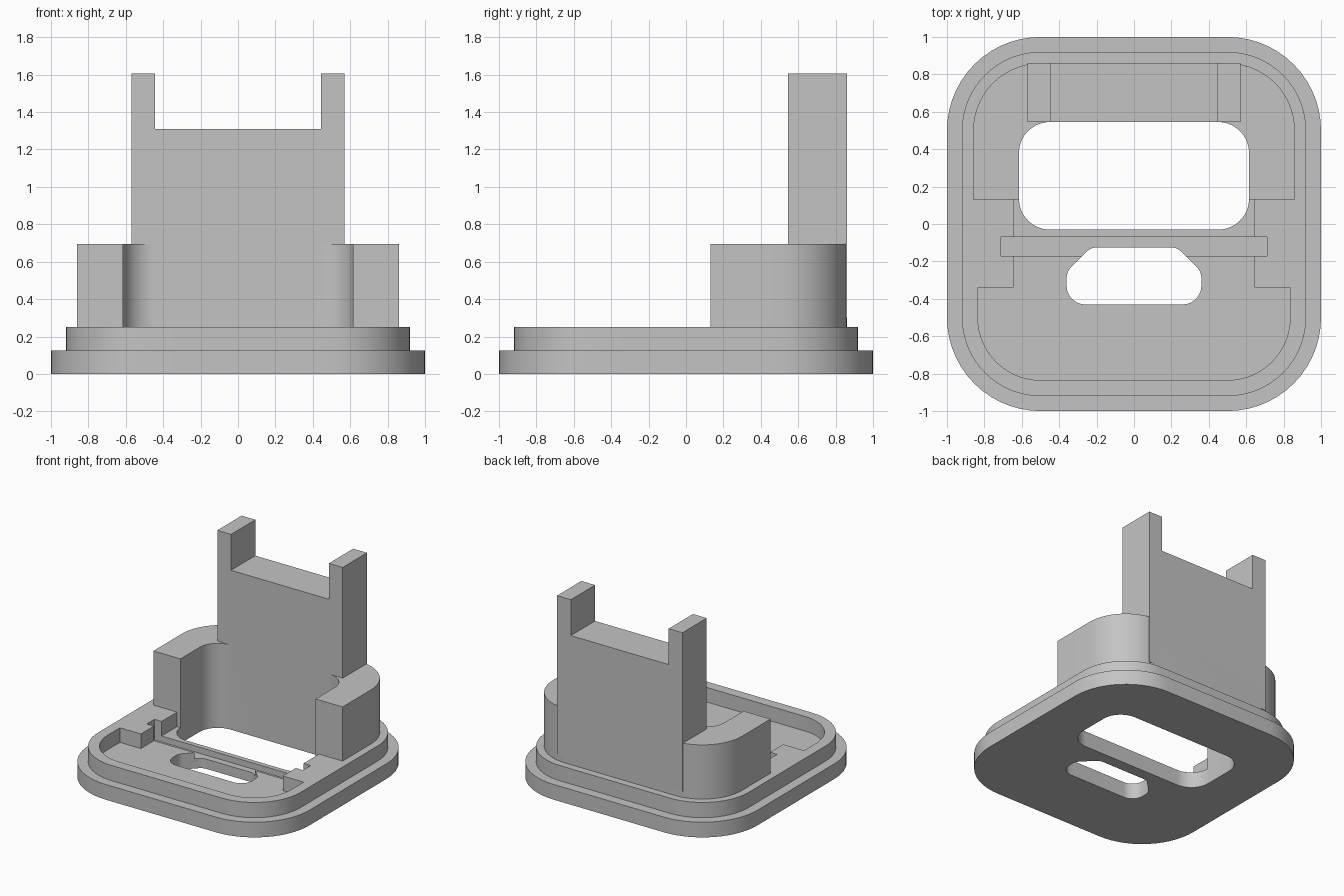
import bpy, bmesh, math
from mathutils import Vector

cube = bpy.data.objects.get("Cube")
if cube:
    bpy.data.objects.remove(cube, do_unlink=True)

grey = bpy.data.materials.new("plain grey")
grey.use_nodes = True
colour = (0.55, 0.55, 0.55, 1)
grey.diffuse_color = colour
grey.node_tree.nodes["Principled BSDF"].inputs["Base Color"].default_value = colour


def outline(half, steps=14):
    """Mirror a right-hand half profile of (x, y, radius) and fillet its corners."""
    pts = half + [(-x, y, r) for x, y, r in reversed(half)]
    result = []
    for i, (x, y, r) in enumerate(pts):
        p = Vector((x, y))
        if r == 0:
            result.append(p)
            continue
        a = (Vector(pts[i - 1][:2]) - p).normalized()
        b = (Vector(pts[(i + 1) % len(pts)][:2]) - p).normalized()
        angle = a.angle(b)
        centre = p + (a + b).normalized() * r / math.sin(angle / 2)
        start = p + a * r / math.tan(angle / 2) - centre
        end = p + b * r / math.tan(angle / 2) - centre
        sweep = math.pi - angle
        for k in range(steps + 1):
            t = k / steps
            result.append(centre + (start * math.sin((1 - t) * sweep)
                                    + end * math.sin(t * sweep)) / math.sin(sweep))
    return result


def rounded(w, y0, y1, r0, r1):
    return outline([(w, y0, r0), (w, y1, r1)])


def prism(name, points, low, high, upright=False):
    """Extrude a profile along z, or along y when upright."""
    bm = bmesh.new()
    place = (lambda p: (p.x, low, p.y)) if upright else (lambda p: (p.x, p.y, low))
    face = bm.faces.new([bm.verts.new(place(p)) for p in points])
    move = Vector((0, high - low, 0)) if upright else Vector((0, 0, high - low))
    new = bmesh.ops.extrude_face_region(bm, geom=[face])["geom"]
    bmesh.ops.translate(bm, vec=move, verts=[v for v in new if isinstance(v, bmesh.types.BMVert)])
    bmesh.ops.recalc_face_normals(bm, faces=bm.faces)
    mesh = bpy.data.meshes.new(name)
    bm.to_mesh(mesh)
    bm.free()
    mesh.materials.append(grey)
    obj = bpy.data.objects.new(name, mesh)
    bpy.context.collection.objects.link(obj)
    return obj


def combine(body, other, operation):
    bpy.ops.object.select_all(action="DESELECT")
    bpy.context.view_layer.objects.active = body
    body.select_set(True)
    mod = body.modifiers.new(other.name, "BOOLEAN")
    mod.operation, mod.solver, mod.object = operation, "EXACT", other
    bpy.ops.object.modifier_apply(modifier=mod.name)
    bpy.data.objects.remove(other, do_unlink=True)


# Solid parts: base flange, stepped rim, curved cradle and forked back panel
body = prism("dock_body", rounded(1, -1, 1, 0.5, 0.5), 0, 0.125)
rim = prism("stepped_rim", rounded(0.92, -0.92, 0.92, 0.42, 0.42), 0.05, 0.25)
cradle = prism("cradle", rounded(0.86, 0.13, 0.86, 0, 0.36), 0.06, 0.695)
panel = prism("back_panel", outline([(0.57, 0.3, 0), (0.57, 1.605, 0),
                                     (0.445, 1.605, 0), (0.445, 1.31, 0)]),
              0.545, 0.86, upright=True)
for part in (rim, cradle, panel):
    combine(body, part, "UNION")

# Cut-outs: sunken tray, cross slot, large opening and small front opening
tray = prism("tray_cutter", outline([(0.835, -0.835, 0.335), (0.835, -0.34, 0),
                                     (0.645, -0.34, 0), (0.645, 0.13, 0)]), 0.13, 0.4)
slot = prism("slot_cutter", rounded(0.71, -0.17, -0.07, 0, 0), 0.08, 0.4)
large = prism("large_opening_cutter", rounded(0.615, -0.03, 0.545, 0.165, 0.165), -0.1, 1)
small = prism("small_opening_cutter", outline([(0.36, -0.43, 0.1), (0.36, -0.255, 0.08),
                                               (0.23, -0.125, 0.08)]), -0.1, 0.4)
for cutter in (tray, slot, large, small):
    combine(body, cutter, "DIFFERENCE")

bpy.ops.object.shade_smooth_by_angle(angle=math.radians(30))
